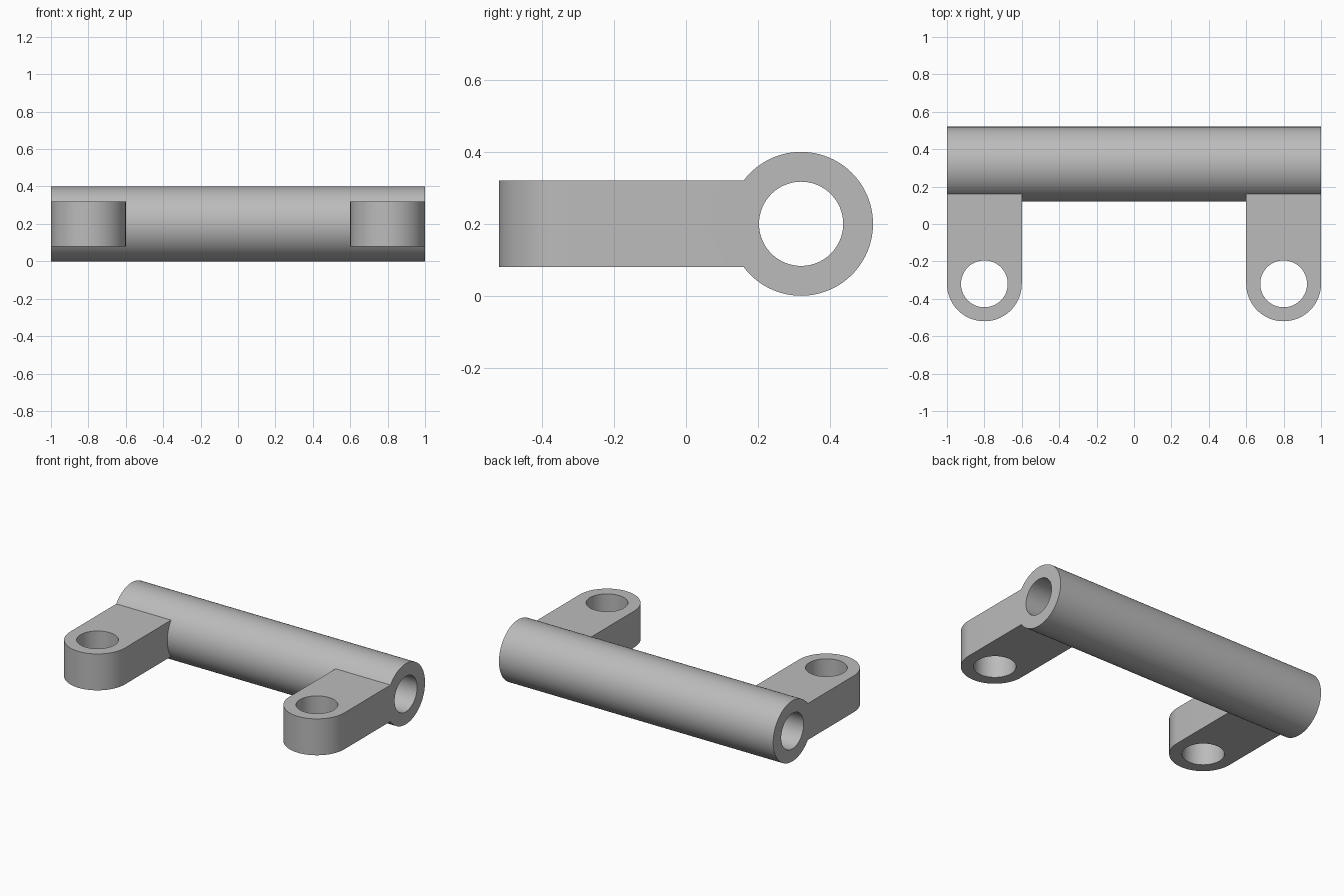
import bpy, bmesh, math
from mathutils import Matrix

cube = bpy.data.objects.get("Cube")
if cube:
    bpy.data.objects.remove(cube, do_unlink=True)

TUBE_R, BORE_R = 0.2, 0.117
LUG_R, HOLE_R = 0.2, 0.125
TUBE_Y, LUG_Y, MID_Z = 0.32, -0.32, 0.2
LUG_X, LUG_HALF = 0.8, 0.12
SEGS = 96

grey = bpy.data.materials.new("light grey metal")
grey.use_nodes = True
grey.diffuse_color = (0.5, 0.5, 0.5, 1)
grey.node_tree.nodes["Principled BSDF"].inputs["Base Color"].default_value = (0.5, 0.5, 0.5, 1)


def make_object(name, bm):
    mesh = bpy.data.meshes.new(name)
    bmesh.ops.recalc_face_normals(bm, faces=bm.faces)
    bm.to_mesh(mesh)
    bm.free()
    mesh.materials.append(grey)
    obj = bpy.data.objects.new(name, mesh)
    bpy.context.collection.objects.link(obj)
    return obj


def cylinder(name, radius, length, location, along_x=False):
    bm = bmesh.new()
    turn = Matrix.Rotation(math.pi / 2, 4, 'Y') if along_x else Matrix()
    bmesh.ops.create_cone(bm, cap_ends=True, segments=SEGS, radius1=radius,
                          radius2=radius, depth=length,
                          matrix=Matrix.Translation(location) @ turn)
    return make_object(name, bm)


def lug(name, x):
    # Round-ended tab, its square end buried in the tube wall
    bm = bmesh.new()
    steps = SEGS // 2
    outline = [(x + LUG_R, 0.18), (x - LUG_R, 0.18)]
    for i in range(steps + 1):
        a = math.pi * (1 + i / steps)
        outline.append((x + LUG_R * math.cos(a), LUG_Y + LUG_R * math.sin(a)))
    face = bm.faces.new([bm.verts.new((px, py, MID_Z - LUG_HALF)) for px, py in outline])
    top = bmesh.ops.extrude_face_region(bm, geom=[face])["geom"]
    bmesh.ops.translate(bm, vec=(0, 0, 2 * LUG_HALF),
                        verts=[v for v in top if isinstance(v, bmesh.types.BMVert)])
    return make_object(name, bm)


def combine(target, tool, operation):
    mod = target.modifiers.new(tool.name, 'BOOLEAN')
    mod.operation, mod.solver, mod.object = operation, 'EXACT', tool
    bpy.context.view_layer.objects.active = target
    bpy.ops.object.modifier_apply(modifier=mod.name)
    bpy.data.objects.remove(tool, do_unlink=True)


# Cross tube with a lug at each end
bracket = cylinder("tube_bracket", TUBE_R, 2, (0, TUBE_Y, MID_Z), along_x=True)
for side, label in ((-1, "right"), (1, "left")):
    combine(bracket, lug(label + "_lug", side * LUG_X), 'UNION')

# Bore along the tube and a vertical hole in each lug
combine(bracket, cylinder("bore_cutter", BORE_R, 3, (0, TUBE_Y, MID_Z), along_x=True), 'DIFFERENCE')
for side in (-1, 1):
    combine(bracket, cylinder("hole_cutter", HOLE_R, 1, (side * LUG_X, LUG_Y, MID_Z)), 'DIFFERENCE')

# Smooth round walls, crisp edges
bpy.ops.object.select_all(action='DESELECT')
bracket.select_set(True)
bpy.context.view_layer.objects.active = bracket
bpy.ops.object.shade_smooth_by_angle(angle=math.radians(30))
